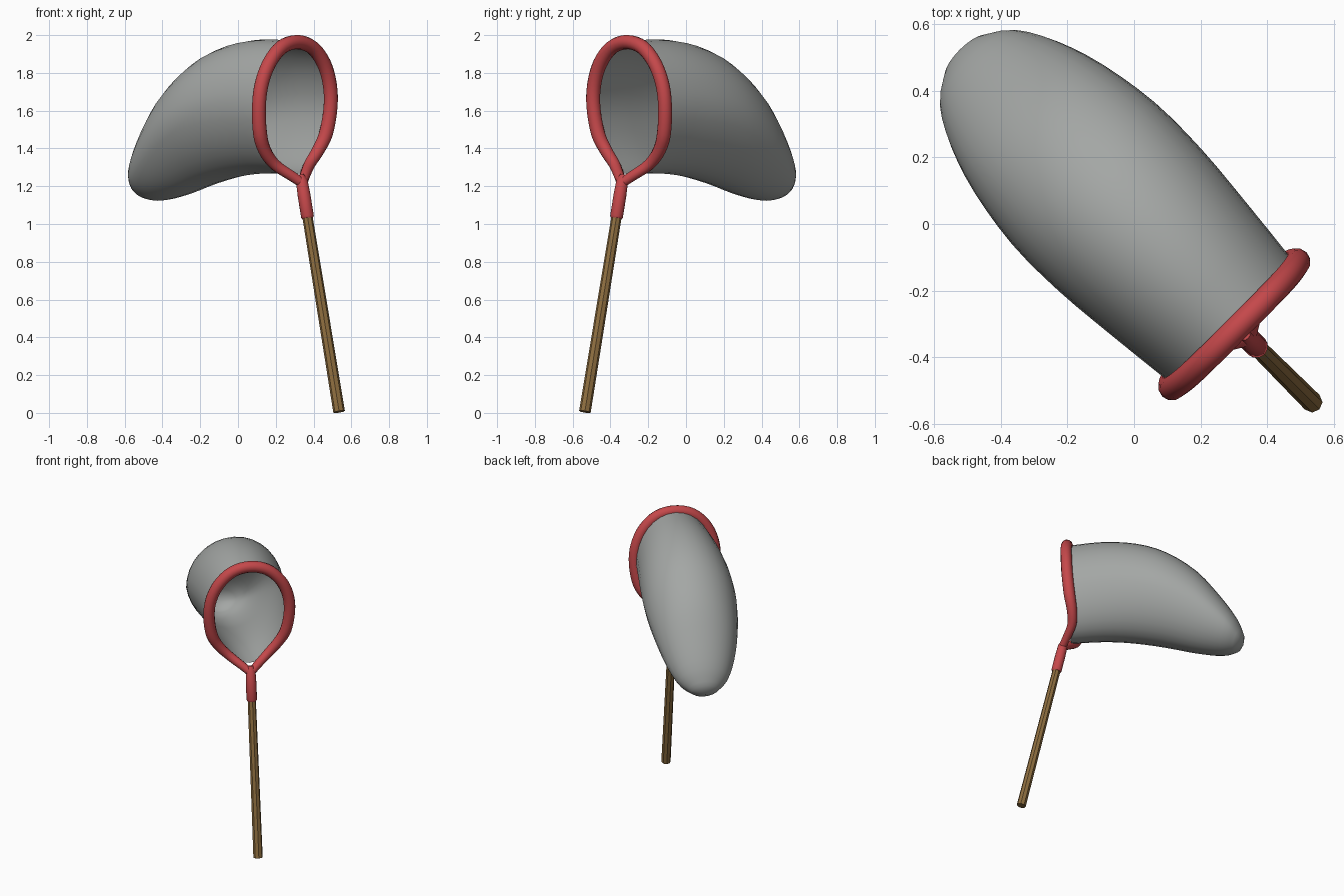
import bpy, bmesh, math
from mathutils import Vector

if "Cube" in bpy.data.objects:
    bpy.data.objects.remove(bpy.data.objects["Cube"])

R2 = math.sqrt(0.5)


def P(s, v, z):
    """s runs from the ring back along the bag, v is sideways; both lie on the diagonal."""
    return Vector(((v - s) * R2, (v + s) * R2, z))


def material(name, rgb):
    m = bpy.data.materials.new(name)
    m.diffuse_color = (*rgb, 1)
    m.use_nodes = True
    m.node_tree.nodes["Principled BSDF"].inputs["Base Color"].default_value = m.diffuse_color
    return m


grey = material("grey cloth", (0.37, 0.385, 0.375))
red = material("red plastic", (0.56, 0.065, 0.07))
brown = material("brown wood", (0.27, 0.155, 0.05))


def finish(bm, name, mat, angle):
    bmesh.ops.recalc_face_normals(bm, faces=bm.faces)
    me = bpy.data.meshes.new(name)
    bm.to_mesh(me)
    bm.free()
    me.materials.append(mat)
    ob = bpy.data.objects.new(name, me)
    bpy.context.collection.objects.link(ob)
    bpy.ops.object.select_all(action='DESELECT')
    ob.select_set(True)
    bpy.context.view_layer.objects.active = ob
    bpy.ops.object.shade_smooth_by_angle(angle=math.radians(angle))
    return ob


def smooth_rows(rows, n):
    """Catmull-Rom interpolation through tuples."""
    out = []
    for i in range(len(rows) - 1):
        a, b, c, d = (rows[min(max(i + k, 0), len(rows) - 1)] for k in (-1, 0, 1, 2))
        for j in range(n):
            t = j / n
            out.append([0.5 * (2*q + (r - p)*t + (2*p - 5*q + 4*r - w)*t*t
                               + (3*q - p - 3*r + w)*t**3)
                        for p, q, r, w in zip(a, b, c, d)])
    return out + [list(rows[-1])]


def tube(name, path, radii, sides, mat, closed_ends=True, angle=50):
    """Sweep a round section along a path of points."""
    bm = bmesh.new()
    rings = []
    ref = P(1, 0, 0.15).normalized()
    for i, p in enumerate(path):
        d = (path[min(i + 1, len(path) - 1)] - path[max(i - 1, 0)]).normalized()
        a = (ref - d * ref.dot(d)).normalized()
        b = d.cross(a)
        rings.append([bm.verts.new(p + radii[i] * (a * math.cos(t) + b * math.sin(t)))
                      for t in (2 * math.pi * k / sides for k in range(sides))])
    for r0, r1 in zip(rings, rings[1:]):
        for k in range(sides):
            bm.faces.new((r0[k], r0[k-1], r1[k-1], r1[k]))
    if closed_ends:
        bm.faces.new(rings[0])
        bm.faces.new(rings[-1])
    return finish(bm, name, mat, angle)


# Handle
tube("handle", [P(-0.757, 0, 0.006), P(-0.515, 0, 1.06)], [0.031, 0.027], 8, brown, angle=30)

# Socket between handle and ring
tube("socket", [P(-0.522, 0, 1.03), P(-0.52, 0, 1.04), P(-0.495, 0, 1.15),
                P(-0.478, 0, 1.225), P(-0.468, 0, 1.26)],
     [0.029, 0.035, 0.035, 0.032, 0.018], 12, red)

# Ring: half outline (s, v, z), mirrored into one loop
half = [(-0.475, 0.012, 1.225), (-0.45, 0.05, 1.255), (-0.405, 0.13, 1.315),
        (-0.40, 0.2, 1.39), (-0.412, 0.247, 1.48), (-0.425, 0.268, 1.62),
        (-0.432, 0.255, 1.74), (-0.438, 0.205, 1.85), (-0.44, 0.115, 1.935)]
loop = half + [(-0.44, 0, 1.963)] + [(s, -v, z) for s, v, z in reversed(half)]
pts = [P(*q) for q in smooth_rows(loop, 4)]
rad = [0.026 + 0.012 * min(1, max(0, (p.z - 1.22) / 0.25)) for p in pts]
tube("ring", pts, rad, 12, red)

# Bag: stations of bottom (s, z), top (s, z), half width
stations = [(-0.425, 1.262, -0.44, 1.965, 0.258),
            (-0.20, 1.268, -0.20, 1.978, 0.283),
            (0.00, 1.25, 0.03, 1.948, 0.302),
            (0.20, 1.21, 0.23, 1.87, 0.302),
            (0.38, 1.16, 0.43, 1.72, 0.272),
            (0.51, 1.132, 0.59, 1.52, 0.225),
            (0.605, 1.123, 0.70, 1.35, 0.165),
            (0.675, 1.133, 0.74, 1.24, 0.09)]
bm = bmesh.new()
N = 32
rings = []
for sb, zb, st, zt, w in smooth_rows(stations, 3):
    ring = []
    for k in range(N):
        t = 2 * math.pi * k / N
        a = 0.5 - 0.5 * math.cos(t)
        pinch = 1 - 0.14 * max(0, 1 - a / 0.5)      # narrower towards the bottom
        ring.append(bm.verts.new(P(sb + (st - sb) * a, w * math.sin(t) * pinch,
                                   zb + (zt - zb) * a)))
    rings.append(ring)
for r0, r1 in zip(rings, rings[1:]):
    for k in range(N):
        bm.faces.new((r0[k], r0[k-1], r1[k-1], r1[k]))
tip = bm.verts.new(P(0.735, 0, 1.172))
for k in range(N):
    bm.faces.new((rings[-1][k], rings[-1][k-1], tip))
finish(bm, "net_bag", grey, 80)
